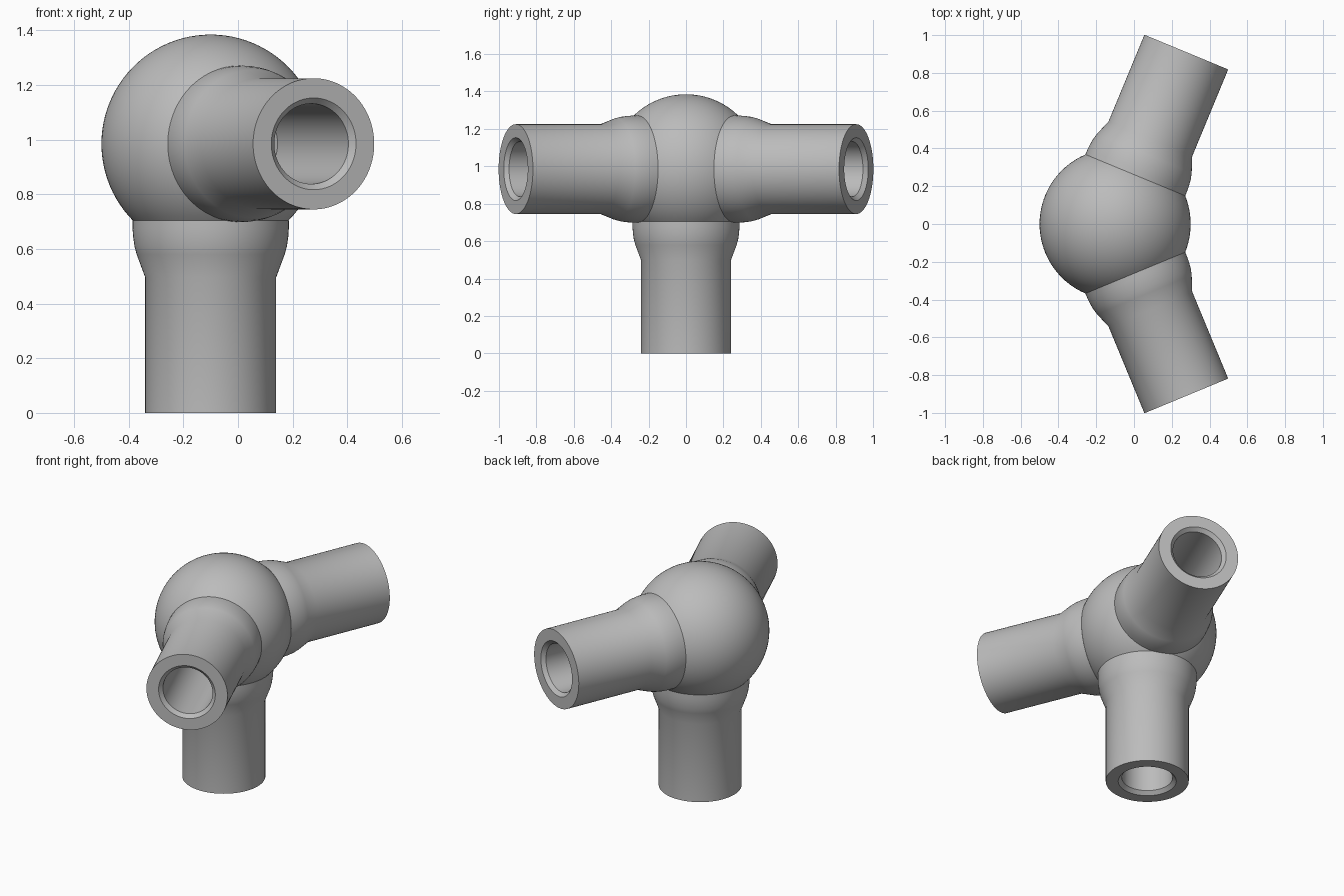
import bpy, bmesh
from math import radians, pi, cos, sin
from mathutils import Vector, Matrix

cube = bpy.data.objects.get("Cube")
if cube:
    bpy.data.objects.remove(cube, do_unlink=True)

CENTRE = Vector((-0.1, 0, 0.985))
BALL_R = 0.4
LENGTH = 0.985      # ball centre to socket end
SEAT = 0.28         # ball centre to the flat joint with each socket
TILT = radians(22.5)

grey = bpy.data.materials.new("plain_grey")
grey.use_nodes = True
colour = (0.5, 0.5, 0.5, 1)
grey.diffuse_color = colour
grey.node_tree.nodes["Principled BSDF"].inputs["Base Color"].default_value = colour


def finish(name, bm):
    bmesh.ops.recalc_face_normals(bm, faces=bm.faces)
    mesh = bpy.data.meshes.new(name)
    bm.to_mesh(mesh)
    bm.free()
    mesh.materials.append(grey)
    obj = bpy.data.objects.new(name, mesh)
    bpy.context.collection.objects.link(obj)
    bpy.ops.object.select_all(action='DESELECT')
    obj.select_set(True)
    bpy.context.view_layer.objects.active = obj
    bpy.ops.object.shade_smooth_by_angle(angle=radians(25))
    return obj


directions = {
    "stem_socket": Vector((0, 0, -1)),
    "front_socket": Vector((sin(TILT), -cos(TILT), 0)),
    "back_socket": Vector((sin(TILT), cos(TILT), 0)),
}

# Ball, trimmed flat where each socket joins
bm = bmesh.new()
bmesh.ops.create_uvsphere(bm, u_segments=96, v_segments=48, radius=BALL_R)
for d in directions.values():
    bmesh.ops.bisect_plane(bm, geom=bm.verts[:] + bm.edges[:] + bm.faces[:],
                           plane_co=d * SEAT, plane_no=d, clear_outer=True)
bmesh.ops.translate(bm, verts=bm.verts, vec=CENTRE)
finish("ball_hub", bm)

# Socket section (radius, distance): flare, tube, rim, chamfer, bore, floor
section = [(0, SEAT), (0.286, SEAT), (0.286, 0.31), (0.284, 0.34), (0.279, 0.375),
           (0.271, 0.405), (0.24, 0.488), (0.24, LENGTH), (0.168, LENGTH),
           (0.147, LENGTH - 0.022), (0.147, SEAT + 0.005), (0, SEAT + 0.005)]

for name, d in directions.items():
    bm = bmesh.new()
    verts = [bm.verts.new((r, 0, z)) for r, z in section]
    edges = [bm.edges.new(pair) for pair in zip(verts, verts[1:])]
    bmesh.ops.spin(bm, geom=verts + edges, cent=(0, 0, 0), axis=(0, 0, 1),
                   angle=2 * pi, steps=96, use_merge=False)
    bmesh.ops.remove_doubles(bm, verts=bm.verts, dist=0.0005)
    turn = d.to_track_quat('Z', 'Y').to_matrix().to_4x4()
    bmesh.ops.transform(bm, matrix=Matrix.Translation(CENTRE) @ turn, verts=bm.verts)
    finish(name, bm)
